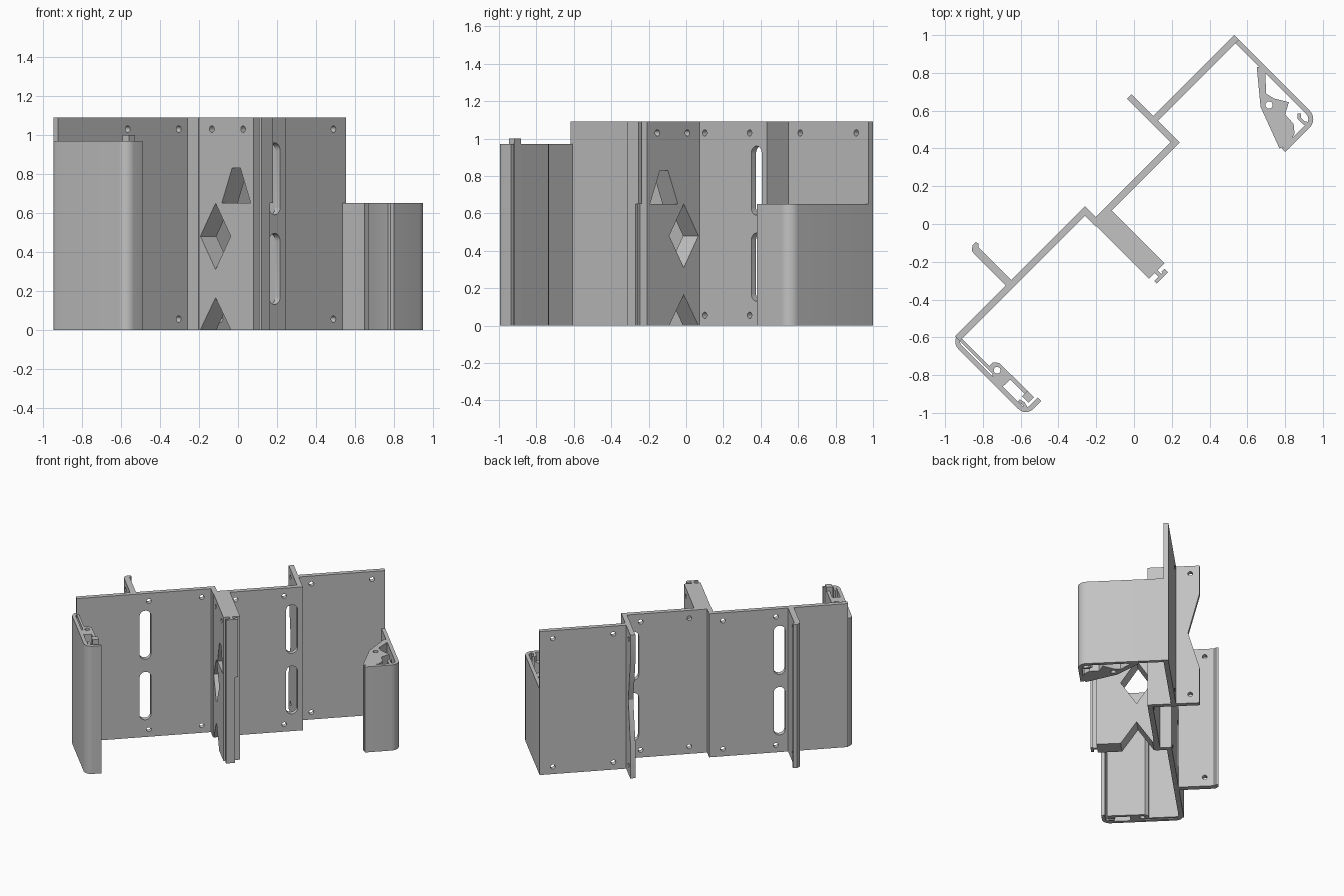
import bpy, bmesh, math
from mathutils import Vector

if "Cube" in bpy.data.objects:
    bpy.data.objects.remove(bpy.data.objects["Cube"])

# Everything is laid out along the plate (u) and across it (w), then turned 45 degrees.
TURN = math.radians(45)
H = 1.09      # plate height
LOW = 0.65    # right hook height
MID = 0.97    # left hook height

grey = bpy.data.materials.new("grey")
grey.diffuse_color = (0.54, 0.54, 0.54, 1)
grey.use_nodes = True
grey.node_tree.nodes["Principled BSDF"].inputs["Base Color"].default_value = grey.diffuse_color


def prism(name, polys, a, b, axis="z"):
    """Extrude flat outlines from a to b along one axis."""
    place = {"z": lambda p, h: (p[0], p[1], h),
             "w": lambda p, h: (p[0], h, p[1]),
             "u": lambda p, h: (h, p[0], p[1])}[axis]
    bm = bmesh.new()
    for poly in polys:
        lo = [bm.verts.new(place(p, a)) for p in poly]
        hi = [bm.verts.new(place(p, b)) for p in poly]
        bm.faces.new(lo)
        bm.faces.new(hi[::-1])
        n = len(poly)
        for i in range(n):
            j = (i + 1) % n
            bm.faces.new((lo[i], hi[i], hi[j], lo[j]))
    bmesh.ops.recalc_face_normals(bm, faces=bm.faces)
    me = bpy.data.meshes.new(name)
    bm.to_mesh(me)
    bm.free()
    me.materials.append(grey)
    ob = bpy.data.objects.new(name, me)
    ob.rotation_euler.z = TURN
    bpy.context.collection.objects.link(ob)
    return ob


def rect(u0, u1, w0, w1):
    return [(u0, w0), (u1, w0), (u1, w1), (u0, w1)]


def circle(c, d, r=0.017, n=16):
    return [(c + r * math.cos(2 * math.pi * i / n), d + r * math.sin(2 * math.pi * i / n))
            for i in range(n)]


def slot(c, z0, z1, r=0.04, n=10):
    top = [(c + r * math.cos(math.pi * i / n), z1 - r + r * math.sin(math.pi * i / n)) for i in range(n + 1)]
    low = [(c - r * math.cos(math.pi * i / n), z0 + r - r * math.sin(math.pi * i / n)) for i in range(n + 1)]
    return top + low


def fillet(pts, r, n=6):
    """Round the inner corners of a path."""
    pts = [Vector(p) for p in pts]
    out = [pts[0]]
    for a, p, b in zip(pts, pts[1:], pts[2:]):
        s, e = p + (a - p).normalized() * r, p + (b - p).normalized() * r
        c = s + e - p      # right-angled corners only
        for i in range(n + 1):
            t = math.pi / 2 * i / n
            out.append(c + (s - c) * math.cos(t) + (e - c) * math.sin(t))
    return out + [pts[-1]]


def strip(pts, t):
    """Outline of a band of width t centred on a path."""
    pts = [Vector(p) for p in pts]
    left, right = [], []
    for i, p in enumerate(pts):
        d0 = (p - pts[i - 1]).normalized() if i else (pts[1] - p).normalized()
        d1 = (pts[i + 1] - p).normalized() if i < len(pts) - 1 else d0
        n = Vector((-d0.y - d1.y, d0.x + d1.x)).normalized()
        k = t / 2 / max(0.3, n.dot(Vector((-d0.y, d0.x))))
        left.append(p + n * k)
        right.append(p - n * k)
    return [tuple(p) for p in left + right[::-1]]


def xy(pts):
    """Turn plan positions back into plate directions."""
    s = math.sqrt(0.5)
    return [((x + y) * s, (y - x) * s) for x, y in pts]


def cut(ob, polys, a, b, axis):
    tool = prism("cutter", polys, a, b, axis)
    tool.hide_render = True
    mod = ob.modifiers.new("cut", "BOOLEAN")
    mod.object, mod.solver, mod.operation = tool, "EXACT", "DIFFERENCE"
    bpy.context.view_layer.update()
    bpy.context.view_layer.objects.active = ob
    bpy.ops.object.modifier_apply(modifier=mod.name)
    bpy.data.objects.remove(tool)


# Three stepped back panels: u range, w range, screw columns, slot position
panels = [("left_panel", -1.09, -0.117, 0.215, 0.25, (-0.585, -0.215), -0.61),
          ("middle_panel", -0.152, 0.477, 0.134, 0.17, (0.007, 0.347), 0.40),
          ("right_panel", 0.46, 1.082, 0.297, 0.332, (0.566, 0.99), None)]
for name, u0, u1, w0, w1, holes, s in panels:
    ob = prism(name, [rect(u0, u1, w0, w1)], 0, H)
    tools = [circle(u, z) for u in holes for z in (0.055, 1.03)]
    if s is not None:
        tools += [slot(s, 0.13, 0.495), slot(s, 0.59, 0.96)]
    cut(ob, tools, w0 - 0.05, w1 + 0.05, "w")

# Step joining the left and middle panels
prism("panel_step", [rect(-0.152, -0.117, 0.134, 0.25)], 0, H)

# Rear fin with a shallow V in its edge
fin = prism("right_fin", [[(0.134, 0), (0.495, 0), (0.495, 0.28), (0.415, 0.56),
                           (0.495, 0.87), (0.495, H), (0.134, H)]], 0.442, 0.477, "u")
cut(fin, [circle(0.43, 0.07), circle(0.43, 1.03)], 0.4, 0.52, "u")

# Straight rear fin with a curled tip
fin = prism("left_fin", [[(-0.67, 0.23), (-0.67, 0.495), (-0.655, 0.51), (-0.66, 0.525),
                          (-0.685, 0.525), (-0.708, 0.505), (-0.711, 0.48), (-0.711, 0.23)]], 0, H)
cut(fin, [circle(0.43, 0.07), circle(0.43, 1.03)], -0.8, -0.6, "u")

# Thick centre arm with diamond, triangle and trapezoid openings
arm = prism("centre_arm", [rect(-0.148, -0.032, -0.262, 0.15)], 0, H)
c, d = 0.015, -0.135
cut(arm, [[(c, 0.31), (c + 0.11, 0.48), (c, 0.65), (c - 0.11, 0.48)],
          [(c - 0.117, -0.01), (c + 0.117, -0.01), (c, 0.165)],
          [(d - 0.105, 0.65), (d + 0.105, 0.65), (d + 0.03, 0.83), (d - 0.03, 0.83)],
          circle(0.042, 1.03), circle(-0.185, 1.03)], -0.3, 0.1, "u")
prism("centre_arm_neck", [rect(-0.105, -0.085, -0.295, -0.26)], 0, H)
prism("centre_arm_lip", [rect(-0.138, -0.075, -0.308, -0.29)], 0, H)
prism("centre_arm_lip_tip", [rect(-0.0755, -0.053, -0.308, -0.282)], LOW, H)

# Left hook: rounded outer band with a lip
prism("left_hook", [strip(fillet([(-1.07, 0.2325), (-1.1125, 0.2325), (-1.1125, -0.3025),
                                  (-1.01, -0.3025)], 0.042), 0.025)], 0, MID)
prism("left_hook_corner", [rect(-1.09, -1.06, 0.215, 0.25)], MID - 0.001, H)
# Left hook inner latch
prism("left_latch_spring", [strip([(-1.082, 0.23), (-1.082, -0.01)], 0.016)], 0, MID)
latch = prism("left_latch_block", [[(-1.09, 0.01), (-1.045, 0.01), (-1.025, -0.015), (-1.022, -0.25),
                                    (-1.045, -0.25), (-1.045, -0.12), (-1.105, -0.117), (-1.105, -0.05),
                                    (-1.09, -0.03)]], 0, MID)
cut(latch, [circle(-1.06, -0.035, 0.018)], -0.1, 1.1, "z")
prism("left_latch_end", [rect(-1.065, -1.022, -0.275, -0.225)], 0, 1.0)
prism("left_hook_barb", [strip(xy([(-0.57, -0.975), (-0.585, -0.95), (-0.61, -0.935)]), 0.016)], 0, MID)

# Right hook: rounded outer band with a longer lip
prism("right_hook_arm", [strip(fillet([(1.069, 0.332), (1.069, -0.284), (0.835, -0.284)], 0.05), 0.026)],
      0, LOW)
# Right hook inner web with a pivot hole
web = prism("right_hook_web", [xy([(0.65, 0.83), (0.67, 0.62), (0.77, 0.40), (0.82, 0.42), (0.85, 0.48),
                                   (0.845, 0.53), (0.80, 0.58), (0.82, 0.645), (0.74, 0.665),
                                   (0.70, 0.69), (0.695, 0.80), (0.68, 0.83)])], 0, LOW)
cut(web, [circle(*xy([(0.715, 0.63)])[0], 0.019)], -0.1, 0.8, "z")
prism("right_hook_barb", [strip(xy([(0.93, 0.53), (0.90, 0.535), (0.875, 0.56), (0.875, 0.585)]), 0.018)],
      0, LOW)

# Smooth the rounded parts, keep edges crisp
for ob in bpy.context.collection.objects:
    ob.select_set(True)
    bpy.context.view_layer.objects.active = ob
bpy.ops.object.shade_smooth_by_angle(angle=math.radians(30))
